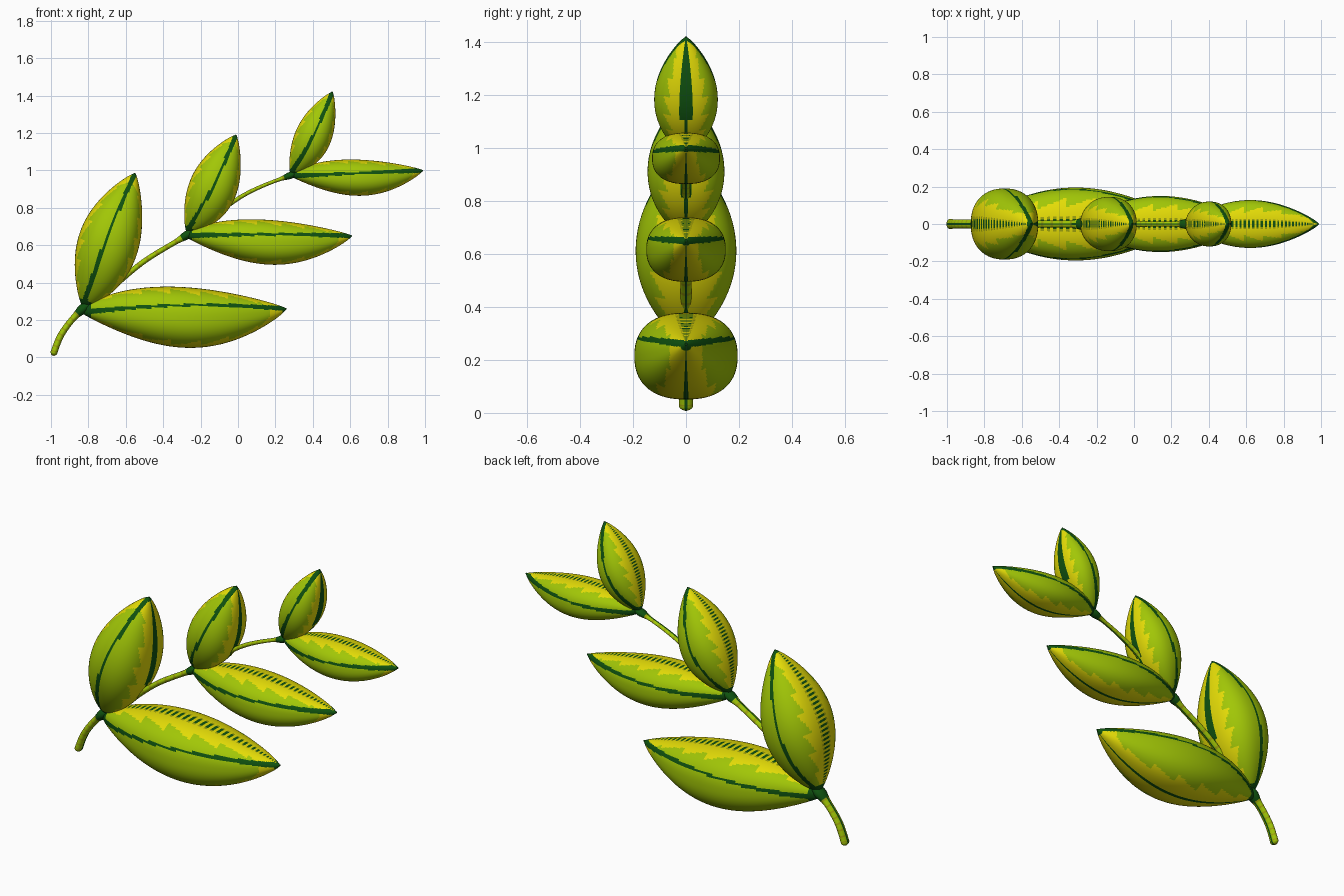
import bpy
import math
from mathutils import Vector

cube = bpy.data.objects.get("Cube")
if cube:
    bpy.data.objects.remove(cube, do_unlink=True)


def material(name, color):
    mat = bpy.data.materials.new(name)
    mat.use_nodes = True
    mat.diffuse_color = (*color, 1)
    bsdf = next(n for n in mat.node_tree.nodes if n.type == "BSDF_PRINCIPLED")
    bsdf.inputs["Base Color"].default_value = (*color, 1)
    bsdf.inputs["Roughness"].default_value = 0.6
    return mat


LIME, YELLOW, DARK, OLIVE = range(4)
MATERIALS = [
    material("lime_green", (0.36, 0.57, 0.002)),
    material("leaf_yellow", (0.78, 0.72, 0.002)),
    material("dark_green", (0.005, 0.085, 0.005)),
    material("olive_green", (0.34, 0.36, 0.004)),
]


def signed_power(v, e):
    return math.copysign(abs(v) ** e, v)


def sweep(name, stations, sides, exponent, rule):
    """Loft rounded sections; each station is (centre, normal, half width, half depth)."""
    verts, faces, colours = [], [], []
    ring = []
    for k in range(sides):
        a = 2 * math.pi * (k + 0.5) / sides
        ring.append((signed_power(math.sin(a), 2 / exponent),
                     signed_power(math.cos(a), 2 / exponent)))
    for centre, normal, width, depth in stations:
        for s, c in ring:
            p = centre + normal * (s * width)
            verts.append((p.x, c * depth, p.y))
    last = len(stations) - 1
    for i in range(last):
        for k in range(sides):
            j = (k + 1) % sides
            faces.append((i * sides + k, i * sides + j,
                          (i + 1) * sides + j, (i + 1) * sides + k))
            s = (ring[k][0] + ring[j][0]) / 2
            c = (ring[k][1] + ring[j][1]) / 2
            colours.append(rule(i, s, c))
    faces += [tuple(range(sides))[::-1], tuple(last * sides + k for k in range(sides))]
    colours += [colours[0], colours[-1]]
    mesh = bpy.data.meshes.new(name)
    mesh.from_pydata(verts, [], faces)
    for mat in MATERIALS:
        mesh.materials.append(mat)
    for poly, colour in zip(mesh.polygons, colours):
        poly.material_index = colour
    obj = bpy.data.objects.new(name, mesh)
    bpy.context.collection.objects.link(obj)
    bpy.ops.object.select_all(action="DESELECT")
    obj.select_set(True)
    bpy.context.view_layer.objects.active = obj
    bpy.ops.object.mode_set(mode="EDIT")
    bpy.ops.mesh.select_all(action="SELECT")
    bpy.ops.mesh.normals_make_consistent(inside=False)
    bpy.ops.object.mode_set(mode="OBJECT")
    bpy.ops.object.shade_smooth_by_angle(angle=math.radians(50))


def swell(t, peak):
    """Leaf outline: zero at both ends, one at the peak."""
    return max(math.sin(math.pi * t ** (math.log(0.5) / math.log(peak))), 0) ** 0.8


def leaf(name, base, tip, upper, lower, depth, peaks, rib_bow, rim):
    base, tip = Vector(base), Vector(tip)
    axis = (tip - base).normalized()
    normal = Vector((-axis.y, axis.x))
    count = 96
    stations, ribs = [], []
    for i in range(count + 1):
        # stations crowd toward both ends
        t = 0.5 - 0.5 * math.cos(math.pi * (0.01 + 0.98 * i / count))
        up, down = upper * swell(t, peaks[0]), lower * swell(t, peaks[1])
        middle, width = (up - down) / 2, max((up + down) / 2, 0.004)
        stations.append((base.lerp(tip, t) + normal * middle, normal, width,
                         max(depth * swell(t, 0.48), 0.004)))
        ribs.append((t, rib_bow * math.sin(math.pi * t) - middle, width))

    def rule(i, s, c):
        t, rib, width = ribs[i]
        if t < 0.045 or t > 0.975:
            return DARK
        # dark line on the lower rim, broader toward the tip
        if s < 0 and abs(c) < (rim if t > 0.4 else 0.06):
            return DARK
        # hatched line on the upper rim
        if s > 0 and abs(c) < 0.2 and i % 2 == 0:
            return DARK if abs(c) < 0.1 else OLIVE
        # midrib on both faces, thinnest half way along
        if abs(s * width - rib) < 0.006 + 0.016 * abs(t - 0.5) and abs(c) > 0.3:
            return DARK
        # toothed yellow margin, widening to the tip
        saw = (t * 7) % 1
        limit = 0.45 + 0.07 * t + 0.24 * saw + max(0, t - 0.84) * 5
        return YELLOW if abs(c) < limit else LIME

    sweep(name, stations, 96, 2.35, rule)


# Three pairs of plump leaves
UPPER, LOWER = (0.5, 0.44), (0.4, 0.54)
leaf("upper_leaf_large", (-0.83, 0.27), (-0.55, 0.985), 0.16, 0.168, 0.19, UPPER, 0.015, 0.13)
leaf("upper_leaf_medium", (-0.275, 0.67), (-0.01, 1.19), 0.11, 0.148, 0.145, UPPER, -0.015, 0.16)
leaf("upper_leaf_small", (0.28, 0.98), (0.505, 1.42), 0.08, 0.116, 0.12, UPPER, -0.015, 0.18)
leaf("lower_leaf_large", (-0.84, 0.24), (0.26, 0.26), 0.13, 0.2, 0.195, LOWER, 0.03, 0.08)
leaf("lower_leaf_medium", (-0.29, 0.65), (0.61, 0.65), 0.088, 0.155, 0.15, LOWER, 0.008, 0.08)
leaf("lower_leaf_small", (0.28, 0.97), (0.99, 1.0), 0.075, 0.122, 0.128, LOWER, 0.0, 0.08)


# Stem path through the leaf nodes
PATH = [Vector(p) for p in (
    (-0.99, 0.01), (-0.94, 0.13), (-0.84, 0.25), (-0.69, 0.36), (-0.5, 0.515),
    (-0.28, 0.65), (-0.13, 0.755), (0.01, 0.855), (0.14, 0.92), (0.3, 0.98))]


def path_point(u):
    n = len(PATH) - 1
    i = min(int(u * n), n - 1)
    f = u * n - i
    a, b, c, d = (PATH[min(max(i + k, 0), n)] for k in (-1, 0, 1, 2))
    return 0.5 * (2 * b + (c - a) * f + (2 * a - 5 * b + 4 * c - d) * f * f
                  + (3 * b - a - 3 * c + d) * f ** 3)


NODES = [Vector(p) for p in ((-0.83, 0.26), (-0.28, 0.66), (0.28, 0.975))]
STEPS = 160
stem_stations, near_node = [], []
for i in range(STEPS + 1):
    u = i / STEPS
    p = path_point(u)
    tangent = (path_point(min(u + 0.005, 1)) - path_point(max(u - 0.005, 0))).normalized()
    distance = min((p - node).length for node in NODES)
    bulge = math.exp(-(distance / 0.04) ** 2)
    cap = math.sqrt(min(1, 0.1 + u / 0.02))
    radius = (0.019 - 0.01 * u) * cap + 0.01 * bulge
    stem_stations.append((p, Vector((-tangent.y, tangent.x)), radius, radius * 1.4))
    near_node.append(bulge > 0.35)


def stem_rule(i, s, c):
    if near_node[i] or abs(c) < 0.25:
        return DARK
    return OLIVE if i % 4 == 0 else LIME


sweep("stem", stem_stations, 16, 2, stem_rule)
